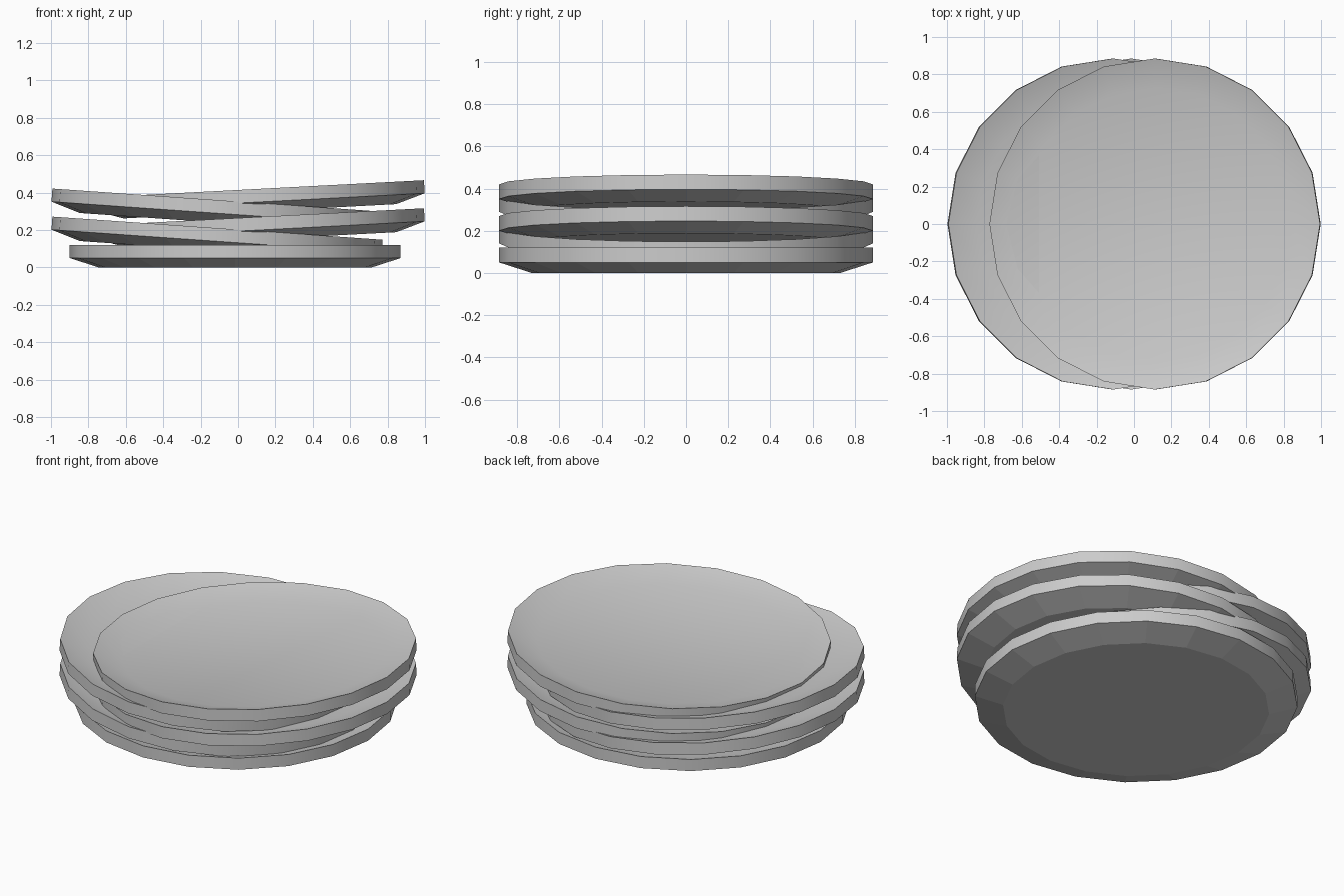
import bpy, bmesh, math

if "Cube" in bpy.data.objects:
    bpy.data.objects.remove(bpy.data.objects["Cube"])

SIDES = 20
glaze = bpy.data.materials.new("plate grey")
glaze.diffuse_color = (0.6, 0.6, 0.6, 1)
glaze.use_nodes = True
glaze.node_tree.nodes["Principled BSDF"].inputs["Base Color"].default_value = glaze.diffuse_color

# Plate cross-section: underside, rim, then shallow dish on top
PROFILE = [(0.73, 0.0), (0.885, 0.05), (0.885, 0.12), (0.73, 0.07)]


def plate(name, x, z, tilt):
    bm = bmesh.new()
    rings = [[bm.verts.new((r * math.cos(2 * math.pi * i / SIDES),
                            r * math.sin(2 * math.pi * i / SIDES), h))
              for i in range(SIDES)] for r, h in PROFILE]
    bm.faces.new(rings[0][::-1])                      # base
    bm.faces.new(rings[-1]).smooth = True             # dish floor
    for k, (a, b) in enumerate(zip(rings, rings[1:])):
        for i in range(SIDES):
            j = (i + 1) % SIDES
            f = bm.faces.new((a[i], a[j], b[j], b[i]))
            f.smooth = k > 0                          # faceted underside
    # crisp edges along both sides of the rim
    for ring in rings[1:3]:
        for i in range(SIDES):
            bm.edges.get((ring[i], ring[(i + 1) % SIDES])).smooth = False
    me = bpy.data.meshes.new(name)
    bm.to_mesh(me)
    bm.free()
    me.materials.append(glaze)
    ob = bpy.data.objects.new(name, me)
    ob.location = (x, 0, z)
    ob.rotation_euler = (0, math.radians(tilt), 0)
    bpy.context.collection.objects.link(ob)


# Flat bottom plate, then two pairs leaning left and right
plate("bottom_plate", -0.015, 0, 0)
for n in range(2):
    plate(f"left_leaning_plate_{n + 1}", -0.118, 0.09 + 0.15 * n, 4)
    plate(f"right_leaning_plate_{n + 1}", 0.117, 0.15 + 0.15 * n, -3)
